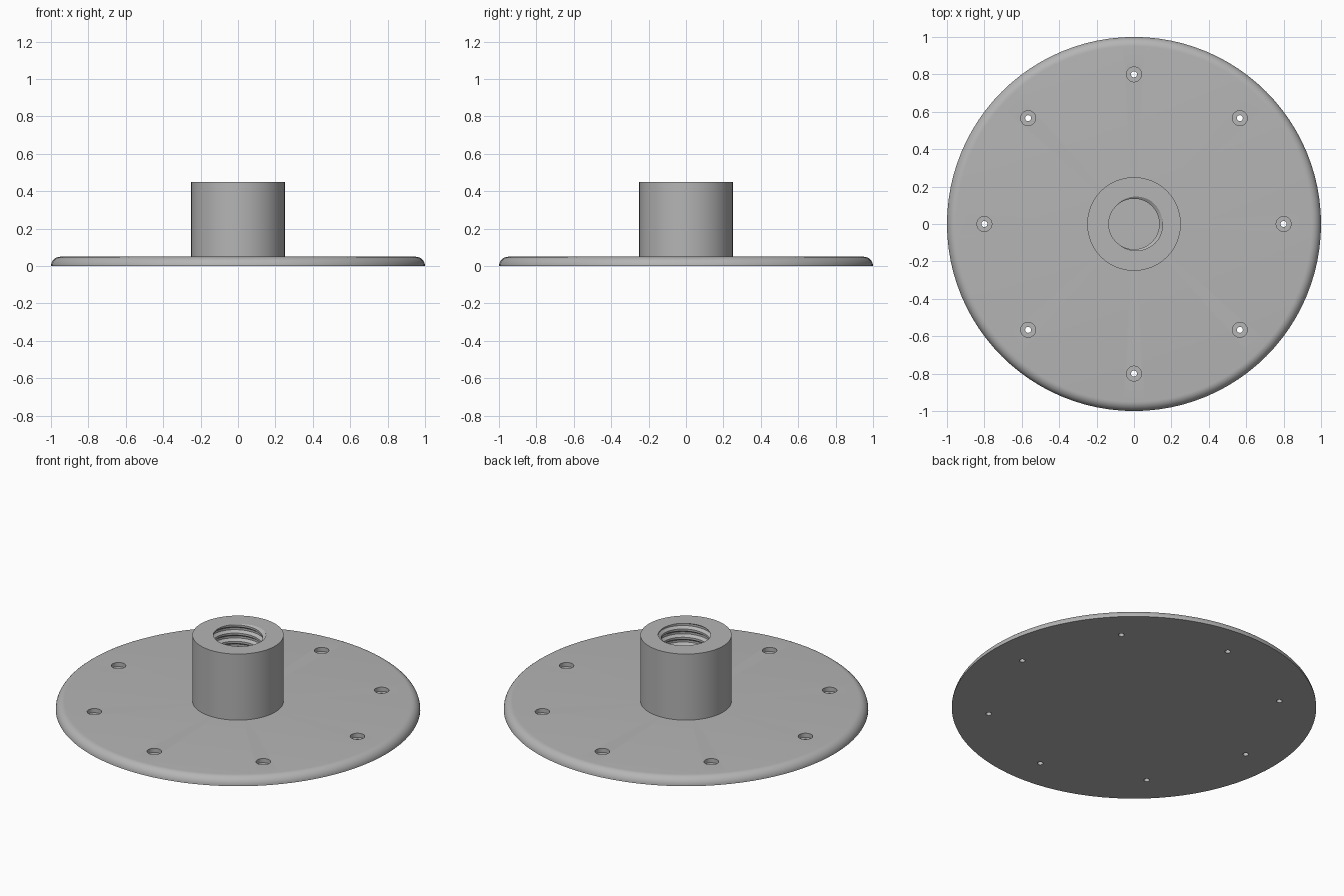
import bpy, bmesh, math

if "Cube" in bpy.data.objects:
    bpy.data.objects.remove(bpy.data.objects["Cube"])

TAU = 2 * math.pi
SEG = 96

metal = bpy.data.materials.new("grey metal")
metal.diffuse_color = (0.46, 0.46, 0.46, 1)
metal.use_nodes = True
metal.node_tree.nodes["Principled BSDF"].inputs["Base Color"].default_value = metal.diffuse_color


def sweep(name, columns):
    """Join neighbouring vertical point columns [(r, z), ...] into a round skin."""
    bm = bmesh.new()
    n = len(columns) - 1
    grid = []
    for j, col in enumerate(columns):
        a = TAU * j / n
        grid.append([bm.verts.new((r * math.cos(a), r * math.sin(a), z)) for r, z in col])
    for c0, c1 in zip(grid, grid[1:]):
        for i in range(len(c0) - 1):
            bm.faces.new((c0[i], c1[i], c1[i + 1], c0[i + 1]))
    bmesh.ops.remove_doubles(bm, verts=bm.verts, dist=1e-5)
    bmesh.ops.dissolve_degenerate(bm, edges=bm.edges, dist=1e-5)
    bmesh.ops.recalc_face_normals(bm, faces=bm.faces)
    me = bpy.data.meshes.new(name)
    bm.to_mesh(me)
    bm.free()
    ob = bpy.data.objects.new(name, me)
    bpy.context.collection.objects.link(ob)
    me.materials.append(metal)
    return ob


def activate(ob):
    bpy.ops.object.select_all(action='DESELECT')
    ob.select_set(True)
    bpy.context.view_layer.objects.active = ob


def smooth(ob):
    activate(ob)
    bpy.ops.object.shade_smooth_by_angle(angle=math.radians(30))


# Base plate: flat disc with a rounded upper rim
T = 0.05
rim = [(1 - T + T * math.cos(a), T * math.sin(a))
       for a in (math.pi / 2 * i / 8 for i in range(9))]
plate = sweep("base_plate", [[(0, 0)] + rim + [(0, T)]] * (SEG + 1))

# Eight counterbored screw holes
for i in range(8):
    a = TAU * i / 8
    for r, z0, z1 in ((0.04, 0.025, 0.1), (0.016, -0.05, 0.06)):
        bpy.ops.mesh.primitive_cylinder_add(
            vertices=32, radius=r, depth=z1 - z0,
            location=(0.8 * math.cos(a), 0.8 * math.sin(a), (z0 + z1) / 2))
        cutter = bpy.context.object
        cutter.data.materials.append(metal)
        activate(plate)
        mod = plate.modifiers.new("hole", 'BOOLEAN')
        mod.operation = 'DIFFERENCE'
        mod.solver = 'EXACT'
        mod.object = cutter
        bpy.ops.object.modifier_apply(modifier=mod.name)
        bpy.data.objects.remove(cutter)
smooth(plate)

# Threaded boss: plain outer wall, helical V groove inside
TOP, PITCH, STEPS = 0.45, 0.05, 8
MINOR, DEPTH, START = 0.135, 0.018, 0.03


def bore_radius(z, turn):
    p = ((z - TOP) / PITCH - turn + START + 0.5) % 1 - 0.5
    return MINOR + DEPTH * min(1, max(0, (0.375 - abs(p)) / 0.25))


columns = []
for j in range(SEG + 1):
    t = j / SEG
    col = [(0.25, T), (0.25, TOP)]
    for k in range(10 * STEPS, -1, -1):
        z = TOP + PITCH * (k / STEPS + t - START - 9)
        z = min(TOP, max(T, z))
        col.append((bore_radius(z, t), z))
    # make sure every column reaches both ends of the bore
    col.insert(2, (bore_radius(TOP, t), TOP))
    col.append((bore_radius(T, t), T))
    columns.append(col)
smooth(sweep("threaded_boss", columns))
